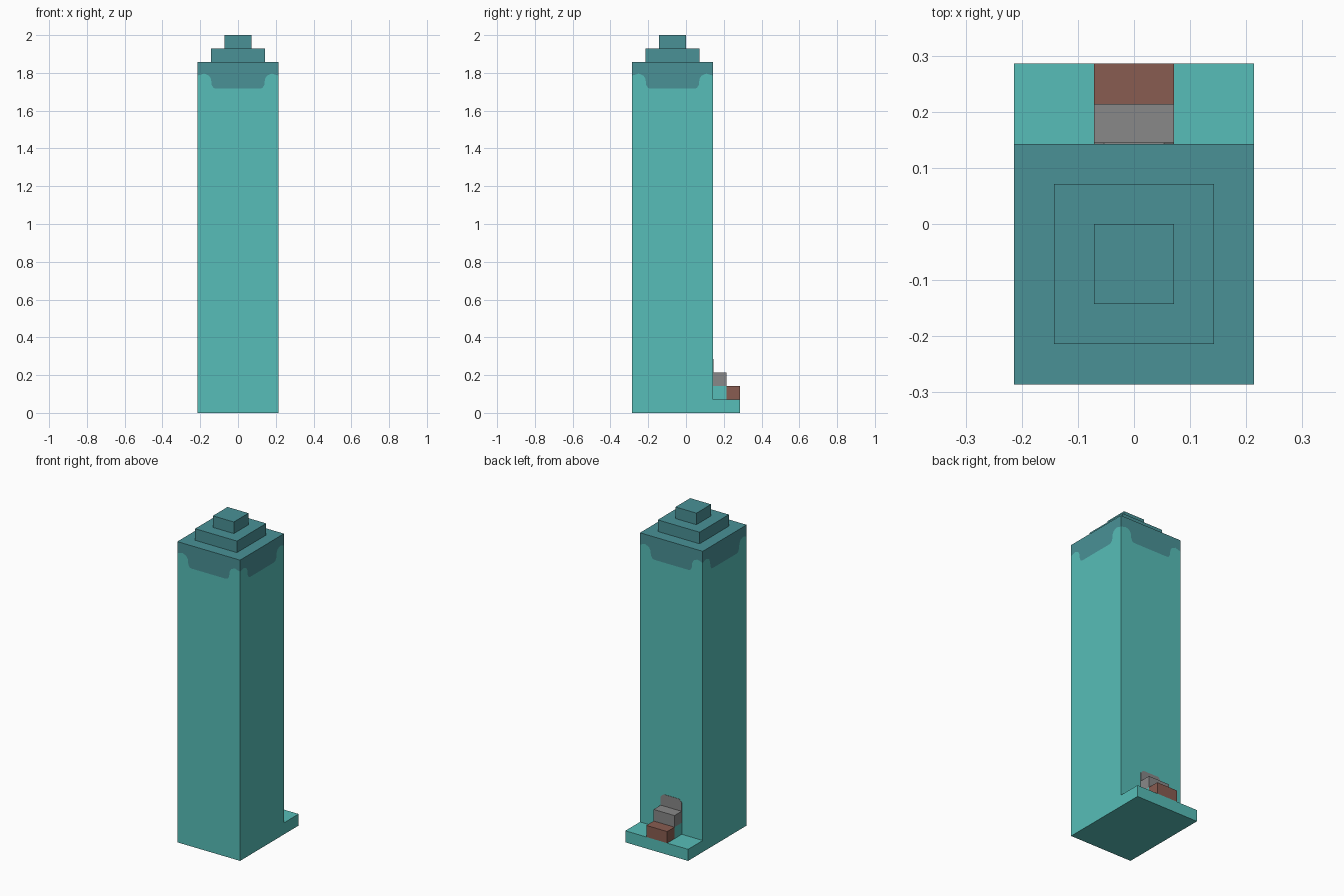
import bpy, bmesh
from mathutils import Matrix, Vector

cube = bpy.data.objects.get("Cube")
if cube:
    bpy.data.objects.remove(cube, do_unlink=True)

U = 1 / 14                      # one block
MID = Vector((0, -U, 0))        # axis of the tower


def material(name, rgb):
    m = bpy.data.materials.new(name)
    m.use_nodes = True
    m.diffuse_color = (*rgb, 1)
    m.node_tree.nodes["Principled BSDF"].inputs["Base Color"].default_value = (*rgb, 1)
    return m


TEAL = material("light teal", (0.095, 0.515, 0.479))
DARK = material("dark teal", (0.067, 0.283, 0.305))
GREY = material("stone grey", (0.246, 0.246, 0.246))
BROWN = material("brick brown", (0.25, 0.107, 0.082))


def finish(name, bm, *mats):
    bmesh.ops.remove_doubles(bm, verts=bm.verts, dist=0.00001)
    bmesh.ops.recalc_face_normals(bm, faces=bm.faces)
    me = bpy.data.meshes.new(name)
    bm.to_mesh(me)
    bm.free()
    for m in mats:
        me.materials.append(m)
    ob = bpy.data.objects.new(name, me)
    bpy.context.collection.objects.link(ob)
    return ob


def box(name, mat, x, y0, y1, z0, z1):
    """Box from -x to x, measured in blocks."""
    bm = bmesh.new()
    size = Vector((2 * x, y1 - y0, z1 - z0)) * U
    centre = Vector((0, y0 + y1, z0 + z1)) * U / 2
    bmesh.ops.create_cube(bm, size=1,
                          matrix=Matrix.Translation(centre) @ Matrix.Diagonal(size).to_4x4())
    return finish(name, bm, mat)


# Tower shaft: every wall is split along the wavy lower edge of the dark band
half = [(-3, 25.0), (-2.5, 25.15), (-2.15, 25.0), (-2.0, 24.75),
        (-1.95, 24.3), (-1.8, 24.07), (-1.6, 24.03)]
wave = half + [(-a, z) for a, z in reversed(half)]
lower = [(3, 0), (-3, 0)] + wave
upper = [(3, 26), (-3, 26)] + wave
bm = bmesh.new()
for i in range(4):
    turn = Matrix.Translation(MID) @ Matrix.Rotation(i * 1.5707963, 4, "Z")
    for slot, outline in enumerate((lower, upper)):
        f = bm.faces.new([bm.verts.new(turn @ Vector((a * U, -3 * U, z * U)))
                          for a, z in outline])
        f.material_index = slot
for slot, z in enumerate((0, 26)):
    f = bm.faces.new([bm.verts.new(MID + Vector((a, b, z)) * U)
                      for a, b in ((-3, -3), (3, -3), (3, 3), (-3, 3))])
    f.material_index = slot
finish("tower_shaft", bm, TEAL, DARK)

# Stepped roof
box("roof_lower_tier", DARK, 2, -3, 1, 26, 27)
box("roof_upper_tier", DARK, 1, -2, 0, 27, 28)

# Rear ledge with its two steps
box("rear_ledge", TEAL, 3, 2, 4, 0, 1)
box("step_base", TEAL, 1, 2, 3, 1, 2)
box("upper_step", GREY, 1, 2, 3, 2, 3)
box("lower_step", BROWN, 1, 3, 4, 1, 2)

# Grey patch on the wall above the steps, top corners clipped
bm = bmesh.new()
outline = [(-1, 3), (1, 3), (1, 3.75), (0.75, 4), (-0.75, 4), (-1, 3.75)]
f = bm.faces.new([bm.verts.new((a * U, 2 * U, z * U)) for a, z in outline])
ext = bmesh.ops.extrude_face_region(bm, geom=[f])
bmesh.ops.translate(bm, vec=(0, 0.002, 0),
                    verts=[v for v in ext["geom"] if isinstance(v, bmesh.types.BMVert)])
finish("wall_patch", bm, GREY)
